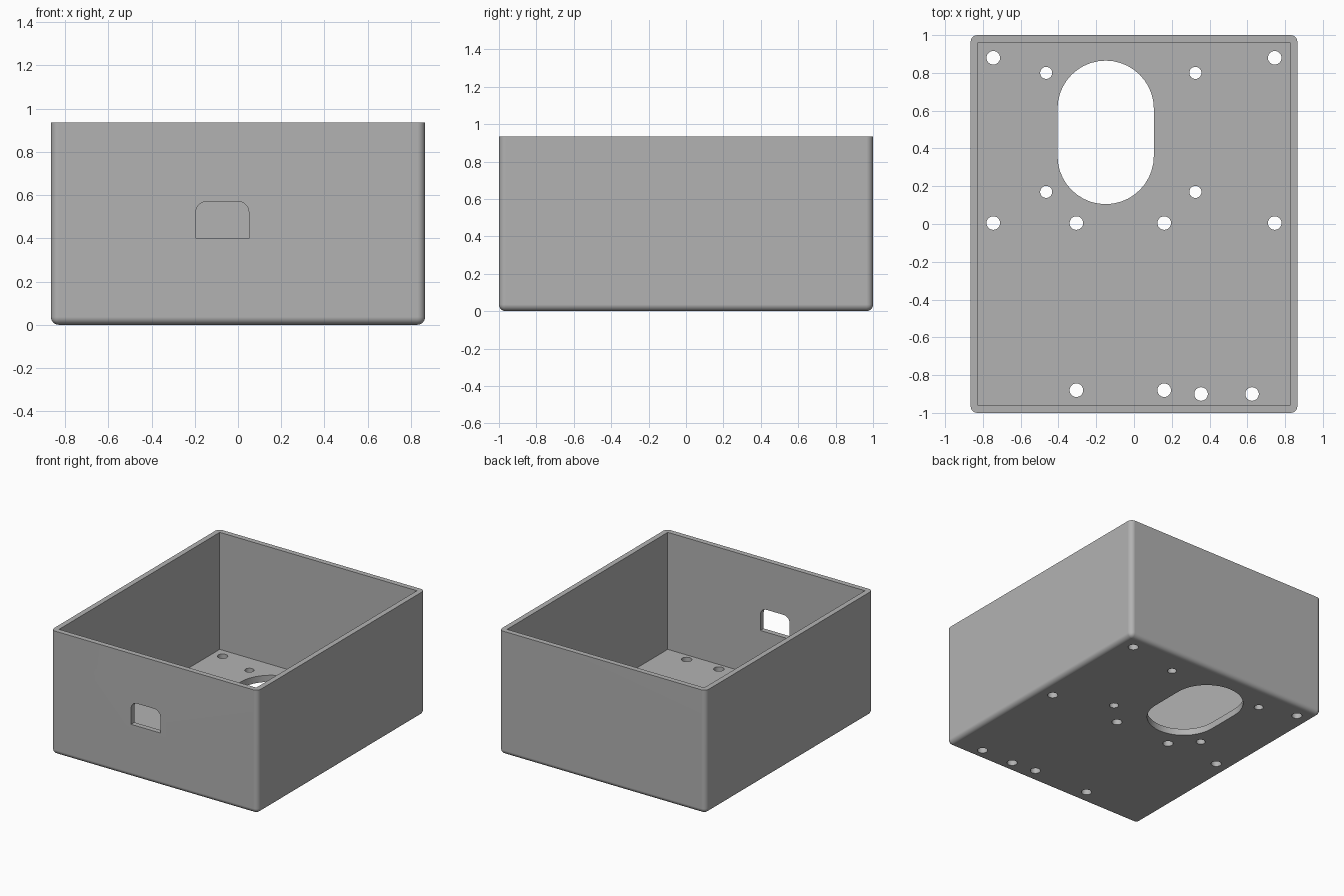
import bpy, bmesh, math
from mathutils import Matrix, Vector

cube = bpy.data.objects.get("Cube")
if cube:
    bpy.data.objects.remove(cube, do_unlink=True)

HX, HY, H = 0.865, 1.0, 0.935      # half width, half depth, height
WALL, FLOOR, ROUND = 0.04, 0.05, 0.036

grey = bpy.data.materials.new("plain grey")
grey.use_nodes = True
grey.diffuse_color = (0.45, 0.45, 0.45, 1)
grey.node_tree.nodes["Principled BSDF"].inputs["Base Color"].default_value = grey.diffuse_color


def make_object(name, bm):
    bmesh.ops.recalc_face_normals(bm, faces=bm.faces[:])
    mesh = bpy.data.meshes.new(name)
    bm.to_mesh(mesh)
    bm.free()
    mesh.materials.append(grey)
    obj = bpy.data.objects.new(name, mesh)
    bpy.context.collection.objects.link(obj)
    return obj


def add_box(bm, x, y, z0, z1):
    size = Matrix.Diagonal((2 * x, 2 * y, z1 - z0, 1))
    bmesh.ops.create_cube(bm, size=1, matrix=Matrix.Translation((0, 0, (z0 + z1) / 2)) @ size)


def arc(cx, cy, r, start, end, steps):
    angles = [math.radians(start + (end - start) * i / steps) for i in range(steps + 1)]
    return [(cx + r * math.cos(a), cy + r * math.sin(a)) for a in angles]


def add_prism(bm, points, depth):
    """Extrude a closed outline of 3D points along depth."""
    face = bm.faces.new([bm.verts.new(p) for p in points])
    geom = bmesh.ops.extrude_face_region(bm, geom=[face], use_keep_orig=True)["geom"]
    moved = [g for g in geom if isinstance(g, bmesh.types.BMVert)]
    bmesh.ops.translate(bm, verts=moved, vec=Vector(depth))


# Outer body, rounded on the upright and bottom edges
bm = bmesh.new()
add_box(bm, HX, HY, 0, H)
edges = [e for e in bm.edges if min(v.co.z for v in e.verts) < H / 2]
bmesh.ops.bevel(bm, geom=edges, offset=ROUND, segments=6, profile=0.5, affect='EDGES')
case = make_object("open_case", bm)

# Square-cornered cavity
bm = bmesh.new()
add_box(bm, HX - WALL, HY - WALL, FLOOR, H + 0.2)
cavity = make_object("cavity_cutter", bm)

# Floor openings: screw holes and a long rounded slot
large = [(sx * 0.745, y) for sx in (-1, 1) for y in (0.005, 0.88)]
large += [(x, y) for x in (-0.305, 0.16) for y in (0.005, -0.88)]
large += [(0.355, -0.9), (0.625, -0.9)]
small = [(x, y) for x in (-0.465, 0.325) for y in (0.17, 0.8)]
slot = arc(-0.15, 0.61, 0.255, 0, 180, 20) + arc(-0.15, 0.36, 0.255, 180, 360, 20)
outlines = [slot]
for centres, radius in ((large, 0.036), (small, 0.032)):
    outlines += [arc(x, y, radius, 0, 345, 23) for x, y in centres]
bm = bmesh.new()
for outline in outlines:
    add_prism(bm, [(x, y, -0.1) for x, y in outline], (0, 0, 0.3))
holes = make_object("floor_hole_cutter", bm)

# Front cable port with rounded upper corners
port = [(-0.195, 0.40), (0.05, 0.40)]
port += arc(0.0, 0.52, 0.05, 0, 90, 8) + arc(-0.145, 0.52, 0.05, 90, 180, 8)
bm = bmesh.new()
add_prism(bm, [(x, -HY - 0.1, z) for x, z in port], (0, 0.3, 0))
port_cutter = make_object("cable_port_cutter", bm)

# Cut the openings and discard the cutters
bpy.ops.object.select_all(action='DESELECT')
bpy.context.view_layer.objects.active = case
case.select_set(True)
for cutter in (cavity, holes, port_cutter):
    cutter.hide_render = True
    mod = case.modifiers.new(cutter.name, 'BOOLEAN')
    mod.operation, mod.solver, mod.object = 'DIFFERENCE', 'EXACT', cutter
    bpy.ops.object.modifier_apply(modifier=mod.name)
    bpy.data.objects.remove(cutter, do_unlink=True)

# Smooth the rounded edges, keep flat panels flat
bpy.ops.object.shade_smooth_by_angle(angle=math.radians(30))
normals = case.modifiers.new("flat_panels", 'WEIGHTED_NORMAL')
normals.keep_sharp = True
